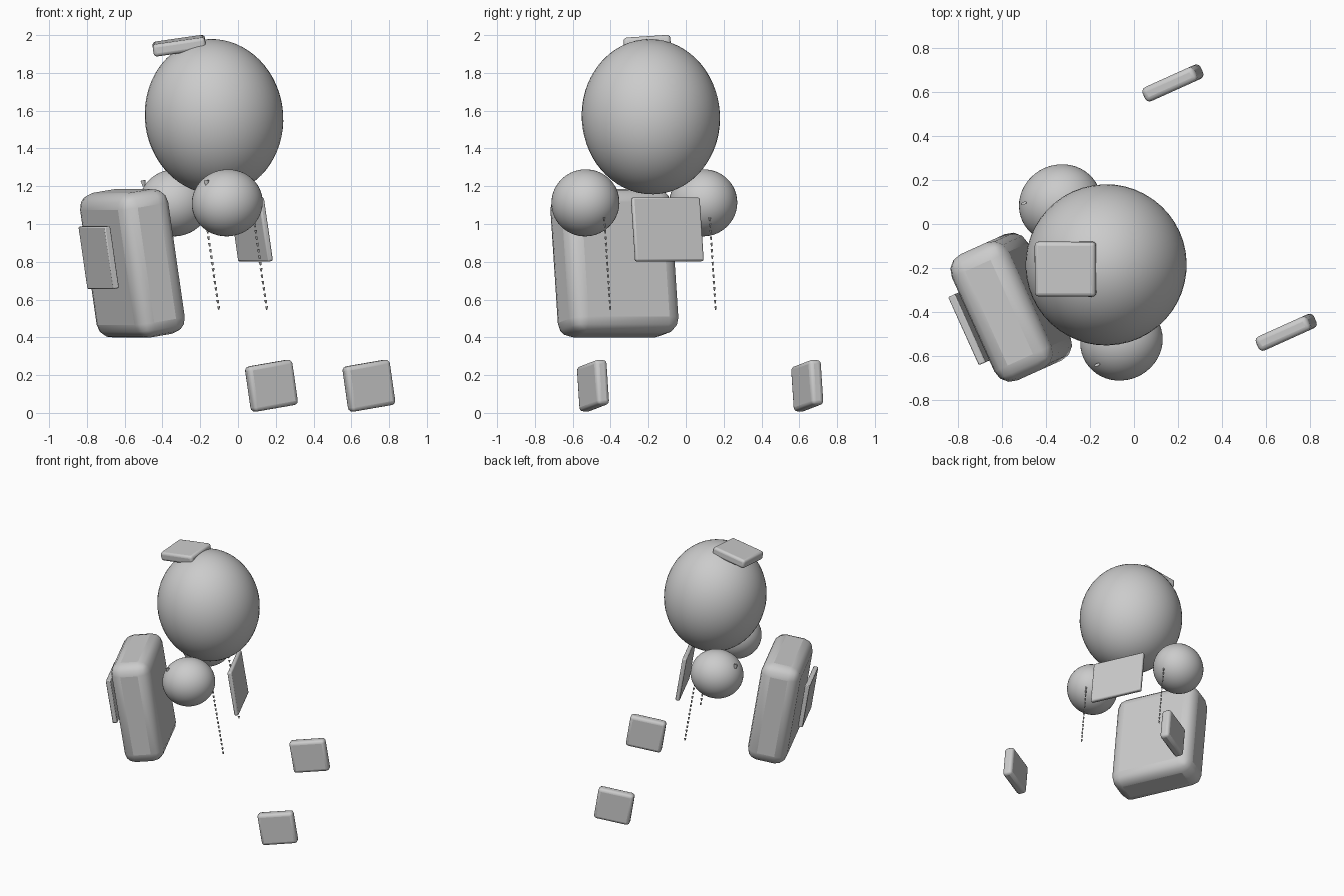
import bpy
from math import radians
from mathutils import Matrix, Vector

if "Cube" in bpy.data.objects:
    bpy.data.objects.remove(bpy.data.objects["Cube"])

# Whole figure is turned about z and leans backwards
ROT = Matrix.Rotation(radians(24.3), 4, 'Z') @ Matrix.Rotation(radians(-9), 4, 'Y')


def finish(name, loc, scale, rot=ROT, bevel=0, segs=3):
    ob = bpy.context.object
    ob.name = name
    ob.data.transform(Matrix.Diagonal((*scale, 1)))
    ob.matrix_world = Matrix.Translation(loc) @ rot
    if bevel:
        m = ob.modifiers.new("bevel", 'BEVEL')
        m.width = bevel
        m.segments = segs
    bpy.ops.object.shade_smooth_by_angle(angle=radians(40))
    return ob


def block(name, loc, size, bevel, segs=3, rot=ROT):
    bpy.ops.mesh.primitive_cube_add(size=1)
    return finish(name, loc, size, rot, bevel, segs)


def ball(name, loc, radii):
    bpy.ops.mesh.primitive_uv_sphere_add(segments=48, ring_count=32, radius=1)
    return finish(name, loc, radii)


def link(name, loc, size):
    bpy.ops.mesh.primitive_cone_add(vertices=8, radius1=0.5, radius2=1, depth=2)
    return finish(name, loc, size)


# Head and shoulder balls
ball("head", (-0.127, -0.186, 1.568), (0.366, 0.367, 0.412))
ball("shoulder_front", (-0.057, -0.533, 1.112), (0.19, 0.178, 0.177))
ball("shoulder_back", (-0.336, 0.092, 1.112), (0.19, 0.178, 0.177))

# Plate on top of the head
block("head_plate", (-0.311, -0.205, 1.944), (0.28, 0.25, 0.066), 0.018,
      rot=ROT @ Matrix.Rotation(radians(-24.3), 4, 'Z'))

# Large pack with its outer panel
pack = Vector((-0.559, -0.379, 0.792))
block("pack", pack, (0.288, 0.63, 0.775), 0.08)
block("pack_panel", pack + ROT @ Vector((-0.193, -0.01, 0.062)), (0.035, 0.34, 0.333), 0.006, 2)

# Chest panel on the opposite side
block("chest_panel", (0.069, -0.099, 0.971), (0.032, 0.395, 0.341), 0.01, 2)

# Feet
for name, loc in (("foot_back", (0.177, 0.642, 0.144)), ("foot_front", (0.693, -0.493, 0.144))):
    block(name, loc, (0.262, 0.07, 0.242), 0.022)

# Hanging cords of small links, and a knot on each shoulder ball
up = ROT @ Vector((0, 0, 1))
for side, end, knot in (("back", (-0.102, 0.157, 0.555), (-0.5, 0.095, 1.215)),
                        ("front", (0.152, -0.402, 0.555), (-0.165, -0.64, 1.215))):
    for i in range(15):
        link(f"cord_link_{side}", Vector(end) + up * 0.034 * i, (0.008, 0.006, 0.009))
    link(f"cord_knot_{side}", knot, (0.015, 0.007, 0.016))
